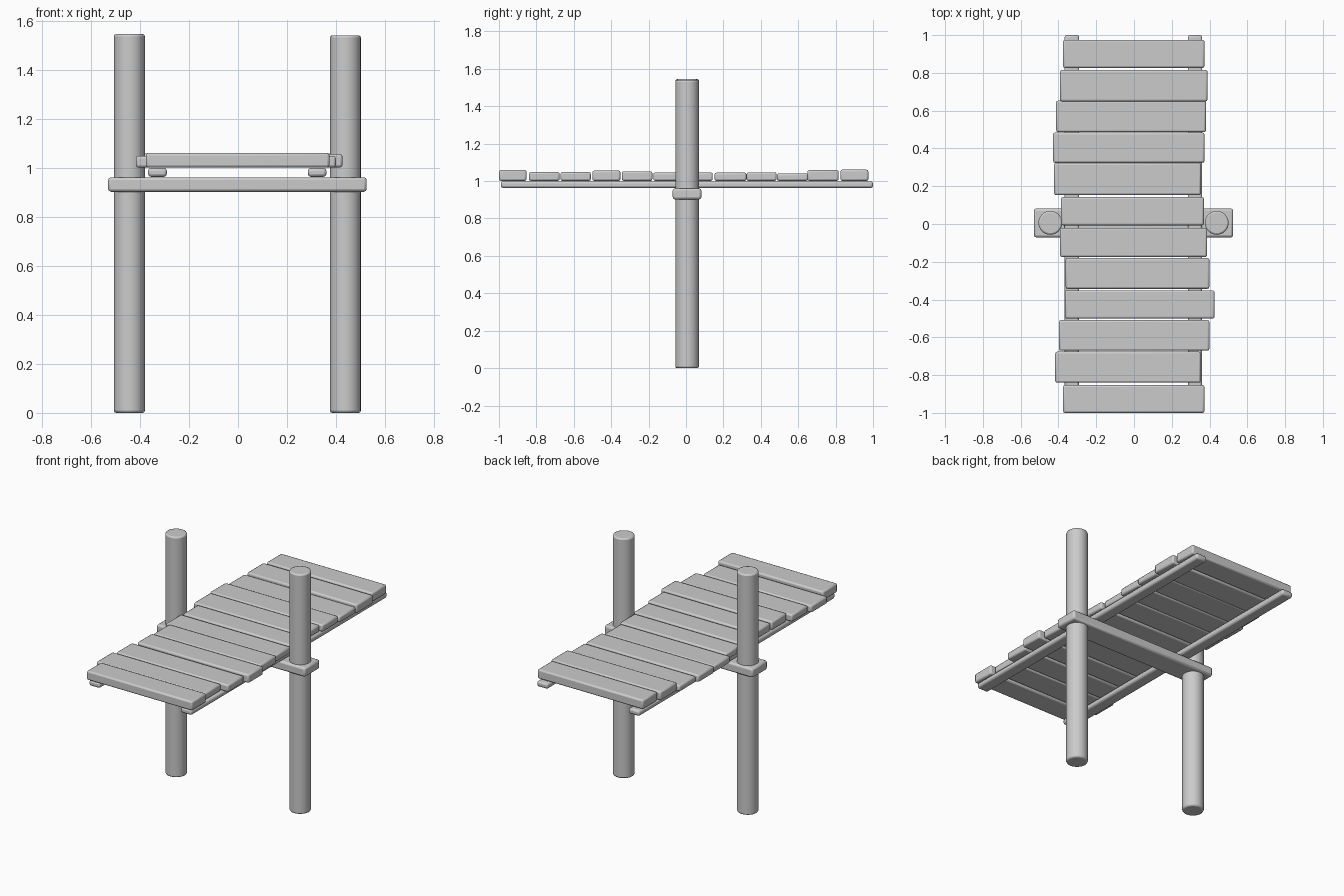
import bpy
import math


def finish(obj, name, bevel):
    obj.name = name
    mod = obj.modifiers.new("edge_bevel", "BEVEL")
    mod.width = bevel
    mod.segments = 2
    mod.limit_method = "ANGLE"
    mod.angle_limit = math.radians(40)
    bpy.ops.object.shade_smooth_by_angle(angle=math.radians(35))
    return obj


def box(name, x, y, z, bevel=0.01):
    """Bevelled box from (min, max) extents on each axis."""
    bpy.ops.mesh.primitive_cube_add(
        size=1, location=[(a + b) / 2 for a, b in (x, y, z)])
    obj = bpy.context.object
    obj.scale = [b - a for a, b in (x, y, z)]
    bpy.ops.object.transform_apply(location=False, rotation=False, scale=True)
    return finish(obj, name, bevel)


# Round posts
for name, x, top in (("left_post", -0.443, 1.545), ("right_post", 0.438, 1.54)):
    bpy.ops.mesh.primitive_cylinder_add(
        vertices=32, radius=0.063, depth=top, location=(x, 0.006, top / 2))
    finish(bpy.context.object, name, 0.009)

# Crossbeam carrying the deck
box("crossbeam", (-0.53, 0.525), (-0.071, 0.082), (0.902, 0.961), 0.012)

# Lengthwise joists
box("left_joist", (-0.367, -0.29), (-0.99, 1.0), (0.963, 0.999), 0.012)
box("right_joist", (0.285, 0.361), (-0.99, 1.0), (0.963, 0.999), 0.012)

# Uneven deck planks, back to front: x min, x max, y min, y max, top
planks = [
    (-0.376, 0.373, 0.826, 0.975, 1.061),
    (-0.391, 0.389, 0.649, 0.816, 1.058),
    (-0.412, 0.381, 0.486, 0.653, 1.041),
    (-0.428, 0.373, 0.324, 0.484, 1.047),
    (-0.423, 0.355, 0.153, 0.323, 1.045),
    (-0.386, 0.370, -0.007, 0.143, 1.046),
    (-0.391, 0.387, -0.175, -0.020, 1.046),
    (-0.362, 0.399, -0.343, -0.180, 1.052),
    (-0.366, 0.426, -0.501, -0.351, 1.056),
    (-0.397, 0.399, -0.671, -0.509, 1.048),
    (-0.417, 0.353, -0.840, -0.676, 1.048),
    (-0.376, 0.373, -1.000, -0.853, 1.060),
]
for i, (x0, x1, y0, y1, top) in enumerate(planks, 1):
    box(f"plank_{i:02d}", (x0, x1), (y0, y1), (1.001, top))
